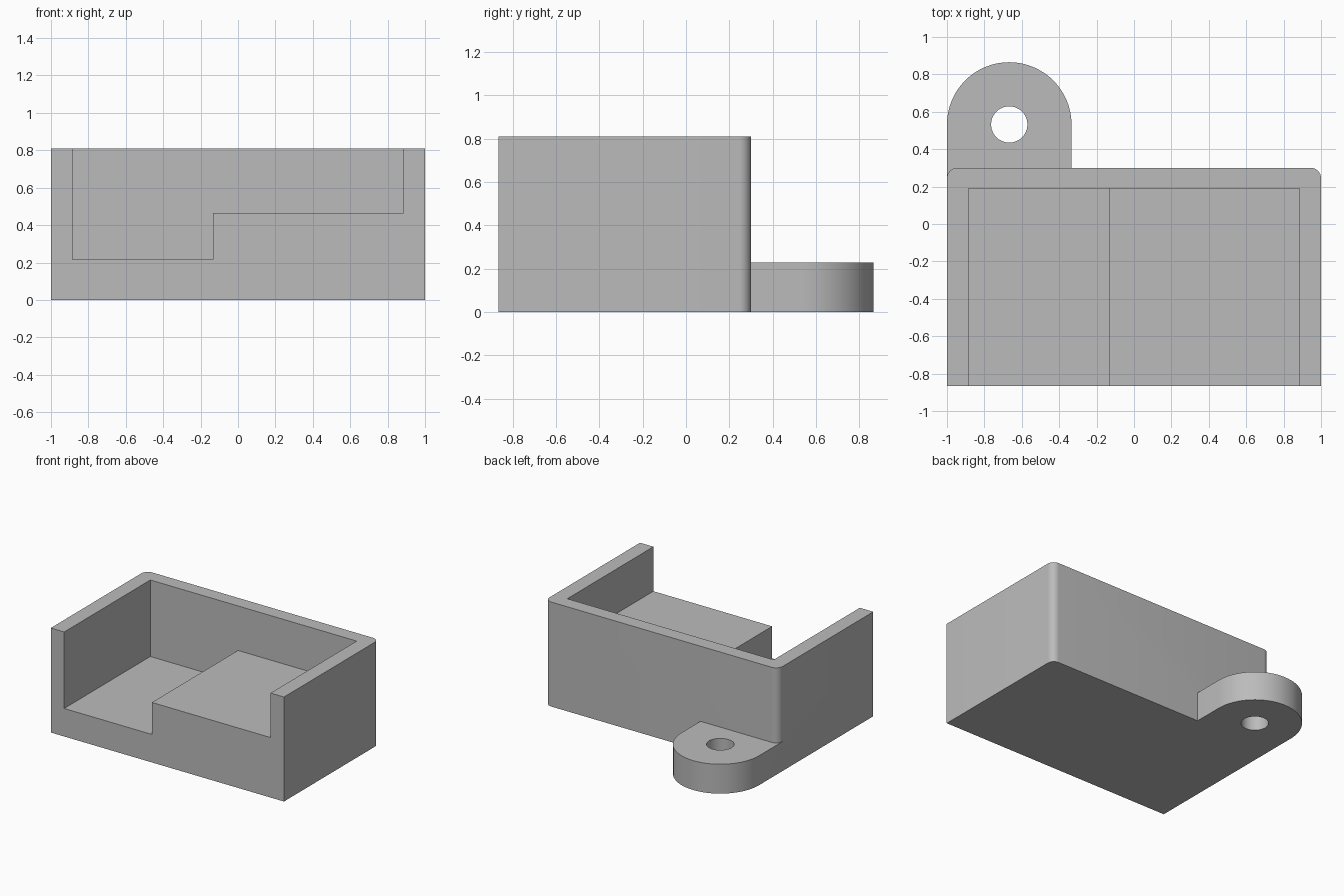
import bpy, bmesh
from math import cos, sin, pi, radians
from mathutils import Matrix, Vector

old = bpy.data.objects.get("Cube")
if old:
    bpy.data.objects.remove(old, do_unlink=True)

# One plain grey for the whole part
grey = bpy.data.materials.new("plain_grey")
grey.use_nodes = True
colour = (0.5, 0.5, 0.5, 1)
grey.diffuse_color = colour
grey.node_tree.nodes["Principled BSDF"].inputs["Base Color"].default_value = colour


def arc(cx, cy, r, start, end, n):
    """Points along a circular arc, angles in degrees."""
    angles = [radians(start + (end - start) * i / n) for i in range(n + 1)]
    return [(cx + r * cos(a), cy + r * sin(a)) for a in angles]


def extrude(name, outline, low, high, upright=False):
    """Prism from a closed outline: along z, or along y when upright."""
    bm = bmesh.new()
    place = (lambda p: (p[0], low, p[1])) if upright else (lambda p: (p[0], p[1], low))
    face = bm.faces.new([bm.verts.new(place(p)) for p in outline])
    moved = bmesh.ops.extrude_face_region(bm, geom=[face])["geom"]
    step = Vector((0, high - low, 0)) if upright else Vector((0, 0, high - low))
    bmesh.ops.translate(bm, vec=step, verts=[v for v in moved if isinstance(v, bmesh.types.BMVert)])
    bmesh.ops.recalc_face_normals(bm, faces=bm.faces)
    mesh = bpy.data.meshes.new(name)
    bm.to_mesh(mesh)
    bm.free()
    mesh.materials.append(grey)
    obj = bpy.data.objects.new(name, mesh)
    bpy.context.collection.objects.link(obj)
    return obj


def combine(target, other, operation):
    """Apply a boolean and remove the helper."""
    mod = target.modifiers.new("combine", "BOOLEAN")
    mod.operation, mod.solver, mod.object = operation, "EXACT", other
    bpy.ops.object.select_all(action="DESELECT")
    bpy.context.view_layer.objects.active = target
    target.select_set(True)
    bpy.ops.object.modifier_apply(modifier=mod.name)
    bpy.data.objects.remove(other, do_unlink=True)


front, back, height, fillet = -0.865, 0.3, 0.81, 0.055
edge = back - fillet

# Block with two rounded back corners
tray = extrude("stepped_tray", [(-1, front), (1, front)]
               + arc(1 - fillet, edge, fillet, 0, 90, 8)
               + arc(fillet - 1, edge, fillet, 90, 180, 8), 0, height)

# Stepped pocket, open at the front and top
pocket = extrude("pocket_cutter", [(-0.885, 0.217), (-0.133, 0.217), (-0.133, 0.465),
                                   (0.885, 0.465), (0.885, 1), (-0.885, 1)],
                 -1, 0.19, upright=True)
combine(tray, pocket, "DIFFERENCE")

# Round-ended mounting lug behind the right corner
cx, cy, r = -0.667, 0.532, 0.333
lug = extrude("mounting_lug", [(cx - r, edge), (cx + r, edge)]
              + arc(cx, cy, r, 0, 180, 32), 0, 0.228)
hole = extrude("hole_cutter", arc(cx, cy, 0.097, 0, 352.5, 47), -0.1, 0.4)
combine(lug, hole, "DIFFERENCE")
combine(tray, lug, "UNION")

# Smooth curves, crisp edges
tray.select_set(True)
bpy.context.view_layer.objects.active = tray
bpy.ops.object.shade_smooth_by_angle(angle=radians(30))
